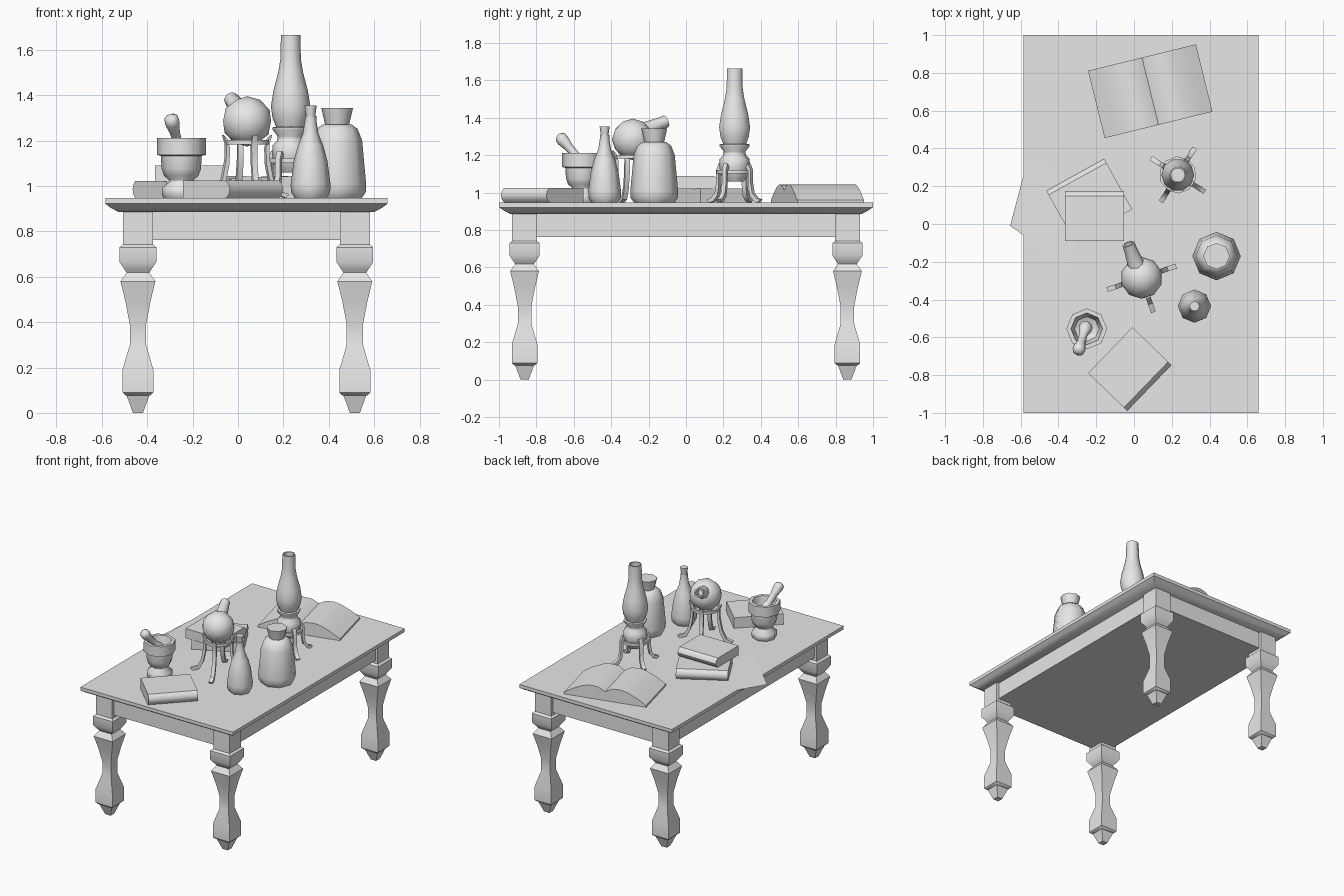
import bpy, bmesh, math
from mathutils import Vector

old = bpy.data.objects.get("Cube")
if old:
    bpy.data.objects.remove(old, do_unlink=True)

grey = bpy.data.materials.new("plain_grey")
grey.use_nodes = True
grey.diffuse_color = (0.8, 0.8, 0.8, 1)
grey.node_tree.nodes["Principled BSDF"].inputs["Base Color"].default_value = (0.8, 0.8, 0.8, 1)

TOP = 0.947        # height of the table surface
MID = 0.037        # table centre in x


def finish(name, bm, loc=(0, 0, 0), angle=35):
    bmesh.ops.recalc_face_normals(bm, faces=bm.faces)
    mesh = bpy.data.meshes.new(name)
    bm.to_mesh(mesh)
    bm.free()
    for p in mesh.polygons:
        p.use_smooth = True
    mesh.set_sharp_from_angle(angle=math.radians(angle))
    mesh.materials.append(grey)
    ob = bpy.data.objects.new(name, mesh)
    ob.location = loc
    bpy.context.collection.objects.link(ob)
    return ob


def loft(name, rings, loc=(0, 0, 0), angle=35, loop=False):
    """Skin a list of point rings; cap the ends unless looped."""
    bm = bmesh.new()
    rows = [[bm.verts.new(p) for p in ring] for ring in rings]
    pairs = list(zip(rows, rows[1:])) + ([(rows[-1], rows[0])] if loop else [])
    for a, b in pairs:
        n = len(a)
        for i in range(n):
            j = (i + 1) % n
            bm.faces.new((a[i], a[j], b[j], b[i]))
    if not loop:
        bm.faces.new(rows[0])
        bm.faces.new(rows[-1])
    return finish(name, bm, loc, angle)


def lathe(name, profile, loc, sides=8, aim=None, loop=False):
    rings = [[(r * math.cos(math.tau * i / sides), r * math.sin(math.tau * i / sides), z)
              for i in range(sides)] for r, z in profile]
    ob = loft(name, rings, loc, 50, loop)
    if aim:
        ob.rotation_euler = Vector(aim).to_track_quat('Z', 'Y').to_euler()
    return ob


def blocks(name, sections, loc):
    """Stack of rectangular sections (half x, half y, z)."""
    return loft(name, [[(sx * x, sy * y, z) for sx, sy in ((-1, -1), (1, -1), (1, 1), (-1, 1))]
                       for x, y, z in sections], loc)


def extrude(name, section, length, loc, turn):
    """Extrude a y-z section along x, then turn it about z."""
    ob = loft(name, [[(s * length / 2, y, z) for y, z in section] for s in (-1, 1)], loc)
    ob.rotation_euler.z = math.radians(turn)
    return ob


# Table
blocks("table_top", [(0.565, 0.94, 0.886), (0.6, 0.975, 0.905), (0.622, 1, 0.922),
                     (0.622, 1, TOP)], (MID, 0, 0))
blocks("apron", [(0.525, 0.91, 0.762), (0.525, 0.91, 0.89)], (MID, 0, 0))
leg = [(0.022, 0), (0.05, 0.076), (0.056, 0.078), (0.068, 0.09), (0.068, 0.19), (0.036, 0.3),
       (0.036, 0.39), (0.055, 0.49), (0.077, 0.58), (0.05, 0.618), (0.058, 0.63), (0.081, 0.665),
       (0.081, 0.73), (0.066, 0.742), (0.066, 0.89)]
for side, sx in (("right", -1), ("left", 1)):
    for end, sy in (("front", -1), ("back", 1)):
        blocks(f"{end}_{side}_leg", [(r, r, z) for r, z in leg], (MID + sx * 0.478, sy * 0.863, 0))


# Closed books with a rounded spine
def book(name, length, depth, height, loc, turn):
    d = depth / 2
    extrude(name, [(-d, 0), (-d, height), (d - 0.025, height), (d - 0.007, height * 0.8),
                   (d, height / 2), (d - 0.007, height * 0.2), (d - 0.025, 0)], length, loc, turn)


book("front_book", 0.337, 0.288, 0.078, (-0.022, -0.768, TOP), -134)
book("lower_book", 0.35, 0.307, 0.075, (-0.237, 0.127, TOP), 29)
book("upper_book", 0.312, 0.265, 0.07, (-0.209, 0.042, TOP + 0.073), 0)

# Open book: mirrored page arch
half = [(0.294, 0.014), (0.23, 0.052), (0.16, 0.085), (0.11, 0.097), (0.05, 0.093)]
pages = [(-0.294, 0), (0.294, 0)] + half + [(0, 0.066)] + [(-y, z) for y, z in reversed(half)]
extrude("open_book", pages, 0.367, (0.086, 0.703, TOP), 13.8 - 90)

# Loose sheet with one corner drooping over the edge
bm = bmesh.new()
v = [bm.verts.new(p) for p in ((-0.587, 0.25, 0.95), (-0.587, -0.058, 0.95), (-0.31, -0.28, 0.95),
                               (-0.15, 0.2, 0.95), (-0.53, 0.42, 0.95), (-0.656, -0.01, 0.912))]
bm.faces.new(v[:5])
bm.faces.new((v[0], v[5], v[1]))
finish("loose_sheet", bm)

# Mortar and pestle
lathe("mortar", [(0.078, 0), (0.086, 0.015), (0.086, 0.045), (0.055, 0.07), (0.055, 0.08),
                 (0.076, 0.098), (0.087, 0.13), (0.09, 0.186), (0.108, 0.19), (0.108, 0.265),
                 (0.084, 0.265), (0.065, 0.17), (0.001, 0.14)], (-0.25, -0.555, TOP))
lathe("pestle", [(0.02, 0), (0.036, 0.02), (0.034, 0.05), (0.022, 0.09), (0.024, 0.15),
                 (0.034, 0.2), (0.032, 0.225), (0.015, 0.238)],
      (-0.25, -0.53, 1.13), aim=(-0.045, -0.145, 0.17))


# Four-legged stands
def stand(name, loc, radius, ring_z, path, turn):
    ring = lathe(name + "_ring", [(radius, ring_z - 0.01), (radius, ring_z + 0.01),
                                  (radius - 0.015, ring_z + 0.01), (radius - 0.015, ring_z - 0.01)],
                 loc, 10, loop=True)
    ring.rotation_euler.z = math.radians(turn)
    t, w = 0.008, 0.013
    for k in range(4):
        rings = [[(r + a * t, b * w, z + a * t) for a, b in ((-1, -1), (1, -1), (1, 1), (-1, 1))]
                 for r, z in path]
        ob = loft(f"{name}_leg_{k + 1}", rings, loc)
        ob.rotation_euler.z = math.radians(turn + 90 * k)


stand("flask_stand", (0.04, -0.285, TOP), 0.102, 0.245,
      [(0.105, 0.27), (0.092, 0.23), (0.094, 0.16), (0.11, 0.08), (0.138, 0.025), (0.185, 0.008)], 19)
stand("lamp_stand", (0.232, 0.26, TOP), 0.098, 0.165,
      [(0.085, 0.2), (0.1, 0.165), (0.1, 0.1), (0.11, 0.045), (0.135, 0.016), (0.16, 0.008)], 58)

# Round flask with an angled spout
bm = bmesh.new()
bmesh.ops.create_icosphere(bm, subdivisions=2, radius=0.111)
finish("flask_bulb", bm, (0.04, -0.285, 1.285), 50)
lathe("flask_spout", [(0.06, 0), (0.045, 0.06), (0.034, 0.16), (0.034, 0.19), (0.024, 0.19),
                      (0.024, 0.1)], (0.032, -0.27, 1.31), aim=(-0.058, 0.155, 0.068))

# Oil lamp
lamp = (0.232, 0.26, 0)
lathe("lamp_base", [(0.05, 1.06), (0.075, 1.1), (0.082, 1.14), (0.08, 1.18), (0.06, 1.2),
                    (0.058, 1.22), (0.08, 1.248), (0.08, 1.258), (0.06, 1.262)], lamp)
lathe("lamp_chimney", [(0.062, 1.255), (0.08, 1.3), (0.087, 1.35), (0.076, 1.42), (0.055, 1.5),
                       (0.045, 1.56), (0.043, 1.665), (0.036, 1.665), (0.036, 1.56)], lamp, 10)

# Corked vessels
bottle = (0.32, -0.435, TOP)
lathe("bottle", [(0.07, 0), (0.086, 0.025), (0.088, 0.06), (0.074, 0.165), (0.056, 0.23),
                 (0.034, 0.285), (0.025, 0.345), (0.025, 0.362)], bottle)
lathe("bottle_cork", [(0.019, 0.35), (0.027, 0.407)], bottle)
jar = (0.437, -0.17, TOP)
lathe("jar", [(0.108, 0), (0.126, 0.025), (0.128, 0.06), (0.11, 0.255), (0.09, 0.305),
              (0.062, 0.325), (0.05, 0.325)], jar)
lathe("jar_cork", [(0.05, 0.31), (0.07, 0.397)], jar)
